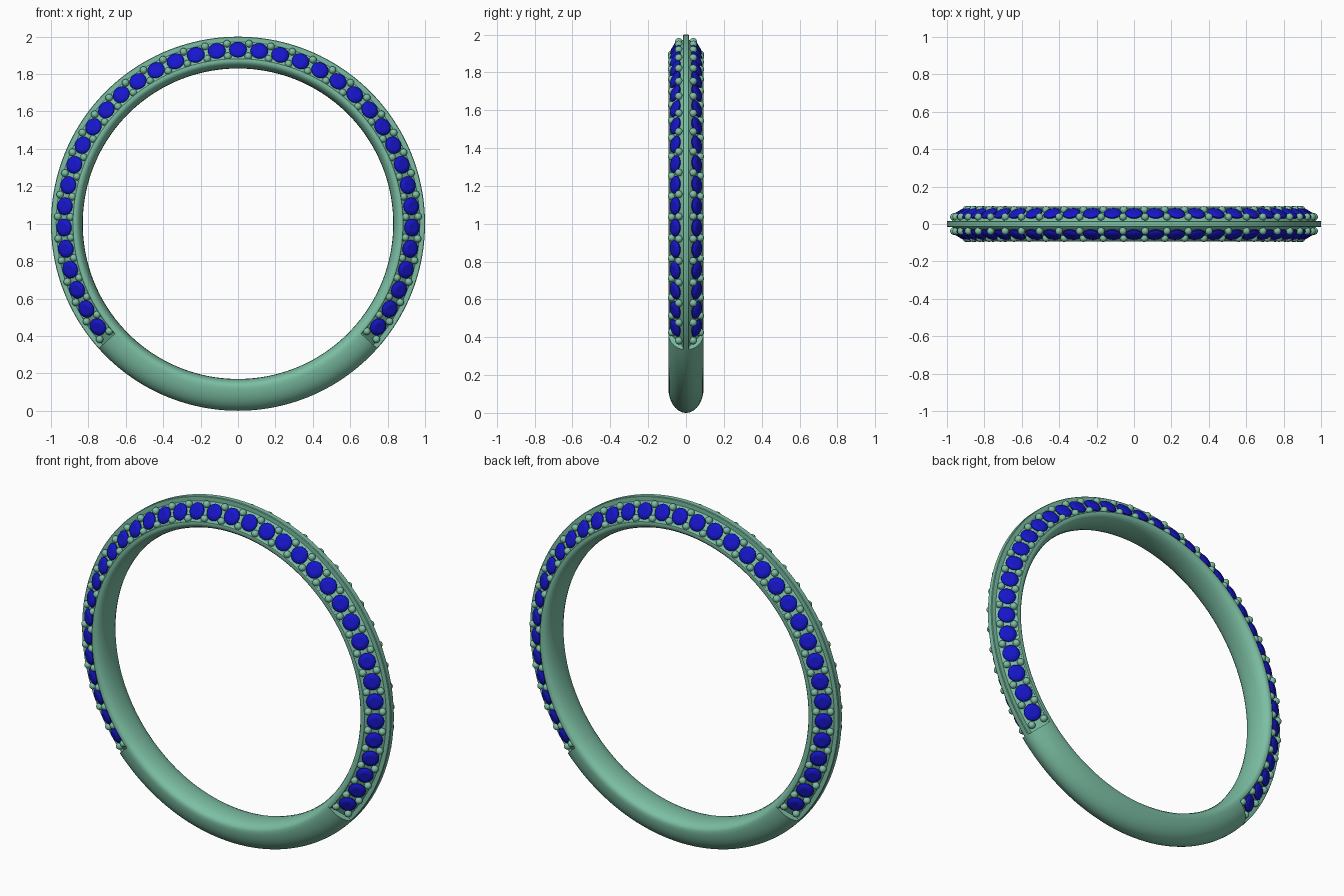
import bpy, bmesh, math
from mathutils import Matrix, Vector

if "Cube" in bpy.data.objects:
    bpy.data.objects.remove(bpy.data.objects["Cube"])

CENTRE = Vector((0, 0, 1))
STEP = math.radians(7.02)
N = 18
END = math.radians(131.8)


def material(name, rgb):
    m = bpy.data.materials.new(name)
    m.diffuse_color = (*rgb, 1)
    m.use_nodes = True
    m.node_tree.nodes["Principled BSDF"].inputs["Base Color"].default_value = m.diffuse_color
    return m


metal = material("green_metal", (0.2, 0.52, 0.37))
blue = material("blue_gem", (0.008, 0.008, 0.6))


def radial(a):
    return Vector((math.sin(a), 0, math.cos(a)))


def finish(name, bm, mat, angle=None):
    bmesh.ops.recalc_face_normals(bm, faces=bm.faces[:])
    me = bpy.data.meshes.new(name)
    bm.to_mesh(me)
    bm.free()
    ob = bpy.data.objects.new(name, me)
    bpy.context.collection.objects.link(ob)
    me.materials.append(mat)
    if angle:
        bpy.ops.object.select_all(action='DESELECT')
        ob.select_set(True)
        bpy.context.view_layer.objects.active = ob
        bpy.ops.object.shade_smooth_by_angle(angle=math.radians(angle))
    return ob


def sweep(name, half, a0, a1, n):
    # half profile (y, r) from bore to crest, mirrored in y and swept round the ring
    prof = half + [(-y, r) for y, r in reversed(half) if y > 1e-6]
    bm = bmesh.new()
    rings = []
    for i in range(n + 1):
        a = a0 + (a1 - a0) * i / n
        rings.append([bm.verts.new(CENTRE + radial(a) * r + Vector((0, y, 0))) for y, r in prof])
    m = len(prof)
    for p, q in zip(rings, rings[1:]):
        for j in range(m):
            k = (j + 1) % m
            bm.faces.new((p[j], p[k], q[k], q[j]))
    bm.faces.new(rings[0])
    bm.faces.new(rings[-1])
    return finish(name, bm, metal, 32)


# Band: rounded plain shank at the bottom, grooved setting with a central ridge above
bore = [(0, 0.83), (0.03, 0.832), (0.055, 0.837), (0.075, 0.846), (0.088, 0.857)]
arch = [(0.093 * math.cos(t), 0.87 + 0.13 * math.sin(t))
        for t in [math.pi / 2 * i / 12 for i in range(12)]] + [(0, 1.0)]
sweep("plain_shank", bore + arch, END, 2 * math.pi - END, 48)
groove = [(0.093, 0.869), (0.091, 0.882), (0.084, 0.886), (0.079, 0.882),
          (0.022, 0.968), (0.017, 0.972), (0.017, 0.997), (0.013, 1.0), (0, 1.0)]
sweep("setting_band", bore + groove, -END, END, 132)

NY, NR = 0.857, 0.515


def frame(a, side, y, r):
    # local z along the tilted setting normal, local x along the ring
    x = Vector((math.cos(a), 0, -math.sin(a)))
    z = (radial(a) * NR + Vector((0, side * NY, 0))).normalized()
    m = Matrix((x, z.cross(x), z)).transposed().to_4x4()
    m.translation = CENTRE + radial(a) * r + Vector((0, side * y, 0))
    return m


# Gems: round cut stones with table, crown, girdle and pavilion
bm = bmesh.new()
S = 16
for side in (-1, 1):
    for i in range(-N, N + 1):
        m = frame(i * STEP, side, 0.057, 0.931)
        loops = []
        for rad, h in ((0.012, -0.03), (0.047, -0.003), (0.047, 0.002), (0.039, 0.009), (0.027, 0.014)):
            loops.append([bm.verts.new(m @ Vector((rad * math.cos(2 * math.pi * k / S),
                                                   rad * math.sin(2 * math.pi * k / S), h)))
                          for k in range(S)])
        for p, q in zip(loops, loops[1:]):
            for k in range(S):
                j = (k + 1) % S
                bm.faces.new((p[k], p[j], q[j], q[k]))
        bm.faces.new(loops[0])
        bm.faces.new(loops[-1])
finish("gems", bm, blue)

# Beads: a pair of round prongs in every gap and at both ends
bm = bmesh.new()
for side in (-1, 1):
    for i in range(-N - 1, N + 1):
        for y, r in ((0.038, 0.964), (0.076, 0.897)):
            bmesh.ops.create_uvsphere(bm, u_segments=16, v_segments=10, radius=0.02,
                                      matrix=frame((i + 0.5) * STEP, side, y, r))
finish("bead_prongs", bm, metal, 60)
